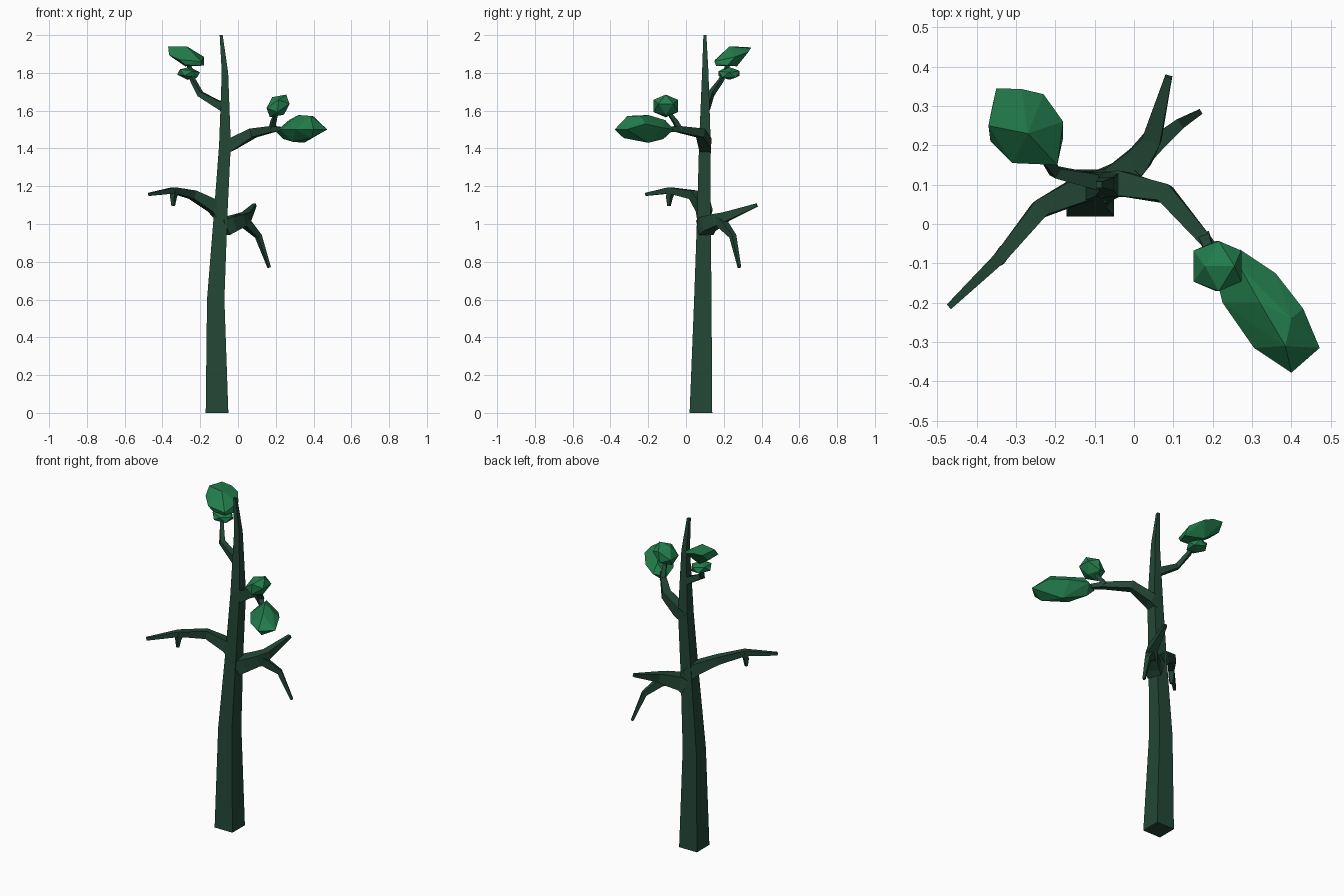
import bpy, bmesh
from mathutils import Vector, Matrix

if "Cube" in bpy.data.objects:
    bpy.data.objects.remove(bpy.data.objects["Cube"])


def material(name, rgb):
    m = bpy.data.materials.new(name)
    m.diffuse_color = (*rgb, 1)
    m.use_nodes = True
    m.node_tree.nodes["Principled BSDF"].inputs["Base Color"].default_value = m.diffuse_color
    return m


BARK = material("dark bark green", (0.0165, 0.063, 0.037))
LEAF = material("leaf green", (0.0165, 0.205, 0.073))


def finish(bm, name, mat):
    bmesh.ops.recalc_face_normals(bm, faces=bm.faces[:])
    me = bpy.data.meshes.new(name)
    bm.to_mesh(me)
    bm.free()
    me.materials.append(mat)
    ob = bpy.data.objects.new(name, me)
    bpy.context.collection.objects.link(ob)
    return ob


def limb(name, path, level=False):
    """Tapered square tube through (x, y, z, half width) stations."""
    bm = bmesh.new()
    pts = [Vector(p[:3]) for p in path]
    rings = []
    for i, p in enumerate(pts):
        d = Vector((0, 0, 1)) if level else (pts[min(i + 1, len(pts) - 1)] - pts[max(i - 1, 0)]).normalized()
        side = Vector((1, 0, 0)) if level else d.cross(Vector((0, 0, 1))).normalized()
        up = side.cross(d)
        h = path[i][3]
        rings.append([bm.verts.new(p + side * a * h + up * b * h)
                      for a, b in ((-1, -1), (1, -1), (1, 1), (-1, 1))])
    for r, s in zip(rings, rings[1:]):
        for k in range(4):
            bm.faces.new((r[k], r[(k + 1) % 4], s[(k + 1) % 4], s[k]))
    bm.faces.new(rings[0])
    bm.faces.new(rings[-1])
    return finish(bm, name, BARK)


def faceted_leaf(name, points):
    """Convex faceted clump around a few corner points."""
    bm = bmesh.new()
    for p in points:
        bm.verts.new(p)
    bmesh.ops.convex_hull(bm, input=bm.verts[:])
    loose = [v for v in bm.verts if not v.link_faces]
    bmesh.ops.delete(bm, geom=loose, context='VERTS')
    return finish(bm, name, LEAF)


def small_leaf(name, centre, size, tilt):
    bm = bmesh.new()
    bmesh.ops.create_icosphere(bm, subdivisions=1, radius=1)
    mat = Matrix.Translation(centre) @ Matrix.Rotation(tilt, 4, 'Y') @ Matrix.Diagonal((*size, 1))
    bmesh.ops.transform(bm, matrix=mat, verts=bm.verts[:])
    return finish(bm, name, LEAF)


# trunk
limb("trunk", [(-.111, .079, 0, .06), (-.118, .089, .6, .046), (-.092, .095, 1.05, .036),
               (-.069, .10, 1.42, .031), (-.069, .102, 1.8, .017), (-.089, .1, 2, .008)], level=True)

# bare left branch with hanging twig
limb("left_branch", [(-.09, .1, 1.05, .036), (-.13, .09, 1.095, .034), (-.24, .038, 1.155, .023),
                     (-.34, -.085, 1.178, .016), (-.47, -.21, 1.157, .008)])
limb("left_twig", [(-.335, -.078, 1.18, .017), (-.342, -.088, 1.14, .013), (-.343, -.09, 1.095, .007)])

# bare forked back branch
limb("back_branch", [(-.075, .1, .98, .042), (-.04, .115, 1.0, .04), (.012, .165, 1.02, .033),
                     (.045, .215, 1.04, .024), (.088, .375, 1.1, .009)])
limb("back_fork", [(-.01, .14, 1.02, .03), (.04, .19, 1.005, .023), (.108, .248, .935, .014), (.165, .283, .77, .007)])

# right leafy branch and its upright twig
limb("right_branch", [(-.07, .1, 1.4, .032), (-.03, .102, 1.424, .032), (.08, .077, 1.482, .024),
                      (.185, -.045, 1.503, .016), (.25, -.12, 1.5, .01)])
limb("right_twig", [(.18, -.035, 1.5, .015), (.187, -.055, 1.54, .012), (.2, -.085, 1.58, .009)])

# upper left leafy branch
limb("upper_branch", [(-.07, .1, 1.61, .02), (-.1, .108, 1.63, .02), (-.2, .132, 1.688, .014),
                      (-.238, .185, 1.76, .011), (-.265, .23, 1.86, .008)])

# large leaf clumps
faceted_leaf("right_leaf", [
    (.27, -.065, 1.5), (.36, -.125, 1.51), (.43, -.215, 1.53), (.472, -.315, 1.5),
    (.4, -.378, 1.5), (.305, -.315, 1.5), (.225, -.2, 1.5), (.2, -.1, 1.49),
    (.385, -.31, 1.572), (.32, -.2, 1.577), (.27, -.11, 1.55), (.4, -.24, 1.57),
    (.35, -.2, 1.43), (.24, -.12, 1.45), (.39, -.33, 1.455), (.29, -.22, 1.435)])
faceted_leaf("upper_leaf", [
    (-.35, .345, 1.935), (-.285, .343, 1.93), (-.37, .25, 1.94), (-.27, .23, 1.94),
    (-.23, .33, 1.91), (-.18, .26, 1.885), (-.195, .15, 1.86), (-.31, .155, 1.87),
    (-.365, .21, 1.895), (-.18, .22, 1.84), (-.2, .16, 1.837), (-.28, .16, 1.842),
    (-.28, .27, 1.835), (-.36, .3, 1.89)])

# small leaf clumps
small_leaf("right_small_leaf", (.212, -.107, 1.625), (.078, .075, .056), -.6)
small_leaf("upper_small_leaf", (-.262, .228, 1.797), (.066, .066, .034), .15)
